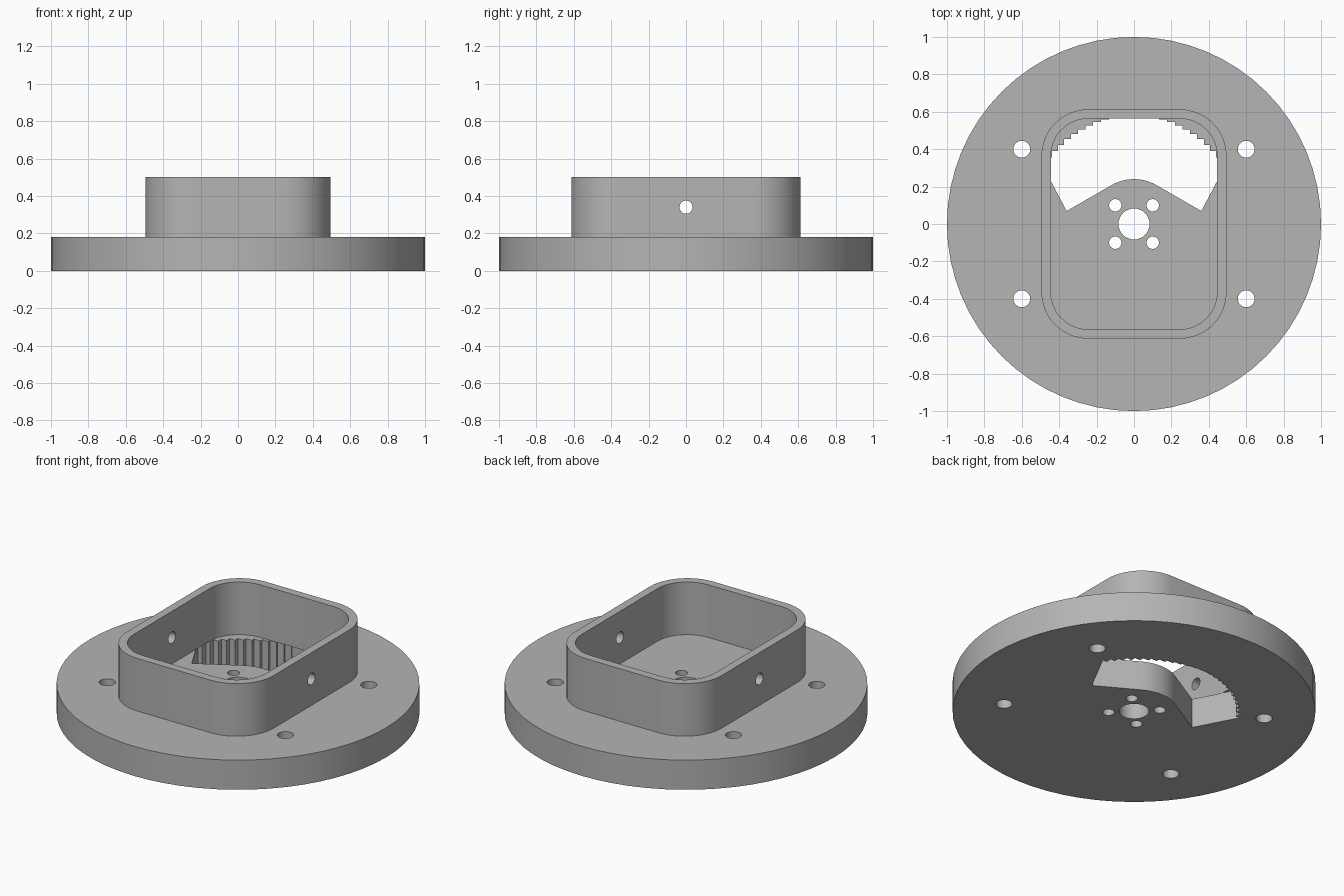
import bpy, bmesh
from math import sin, cos, radians, pi, hypot

cube = bpy.data.objects.get("Cube")
if cube:
    bpy.data.objects.remove(cube)

PLATE_TOP, WALL_TOP = 0.18, 0.5

grey = bpy.data.materials.new("light grey")
grey.use_nodes = True
colour = (0.46, 0.46, 0.46, 1)
grey.diffuse_color = colour
grey.node_tree.nodes["Principled BSDF"].inputs["Base Color"].default_value = colour


def prism(name, points, z0, z1):
    """Solid made by raising a flat outline from z0 to z1."""
    bm = bmesh.new()
    face = bm.faces.new([bm.verts.new((x, y, z0)) for x, y in points])
    top = bmesh.ops.extrude_face_region(bm, geom=[face])["geom"]
    bmesh.ops.translate(bm, vec=(0, 0, z1 - z0),
                        verts=[v for v in top if isinstance(v, bmesh.types.BMVert)])
    bmesh.ops.recalc_face_normals(bm, faces=bm.faces)
    mesh = bpy.data.meshes.new(name)
    bm.to_mesh(mesh)
    bm.free()
    mesh.materials.append(grey)
    obj = bpy.data.objects.new(name, mesh)
    bpy.context.collection.objects.link(obj)
    return obj


def arc(cx, cy, r, a0, a1, n):
    return [(cx + r * cos(radians(a0 + (a1 - a0) * i / n)),
             cy + r * sin(radians(a0 + (a1 - a0) * i / n))) for i in range(n + 1)]


def circle(cx, cy, r, n=32):
    return arc(cx, cy, r, 0, 360, n)[:-1]


def rounded_rect(hx, hy, r):
    points = []
    for i, (sx, sy) in enumerate([(1, 1), (-1, 1), (-1, -1), (1, -1)]):
        points += arc(sx * (hx - r), sy * (hy - r), r, i * 90, i * 90 + 90, 12)
    return points


def cut(obj, cutters):
    """Subtract every cutter from the object and remove the cutters."""
    for c in cutters:
        c.hide_render = True
        mod = obj.modifiers.new("cut", 'BOOLEAN')
        mod.operation, mod.solver, mod.object = 'DIFFERENCE', 'EXACT', c
    bpy.context.view_layer.objects.active = obj
    for mod in list(obj.modifiers):
        bpy.ops.object.modifier_apply(modifier=mod.name)
    for c in cutters:
        bpy.data.objects.remove(c)


def slot_outline():
    """Curved window: round inner hub, slanted ends, stepped outer edge."""
    hub = arc(0, 0, 0.24, 120, 60, 12)
    tx, ty = hub[-1]
    corner = (tx + 0.277 * cos(radians(30)), ty - 0.277 * sin(radians(30)))
    steps = arc(0, 0, 0.587, 33, 90, 13)
    right = [corner, steps[0]]
    for (x0, y0), (x1, y1) in zip(steps, steps[1:]):
        right += [(x1, y0), (x1, y1)]
    right.pop()
    left = [(-x, y) for x, y in reversed(right[:-1])]
    return hub + right[:-1] + left


# Round base plate with its screw holes, hub holes and window
base_plate = prism("base_plate", circle(0, 0, 1, 64), 0, PLATE_TOP)
holes = [(0, 0, 0.083)]
for sx in (-1, 1):
    for sy in (-1, 1):
        holes += [(sx * 0.6, sy * 0.4, 0.045), (sx * 0.1, sy * 0.1, 0.033)]
cutters = [prism("hole_cutter", circle(x, y, r), -0.1, 0.3) for x, y, r in holes]
cutters.append(prism("window_cutter", slot_outline(), -0.1, 0.3))
cut(base_plate, cutters)

# Rounded collar wall with a pin hole through both sides
collar = prism("collar_wall", rounded_rect(0.495, 0.613, 0.25), PLATE_TOP, WALL_TOP)
inside = prism("inside_cutter", rounded_rect(0.445, 0.563, 0.2), 0.1, 0.6)
pin = prism("pin_cutter", circle(0, 0, 0.035), -1, 1)
pin.rotation_euler = (0, pi / 2, 0)
pin.location.z = 0.34
bpy.context.view_layer.update()
cut(collar, [inside, pin])

# Smooth curved sides, crisp edges
for obj in (base_plate, collar):
    bpy.ops.object.select_all(action='DESELECT')
    obj.select_set(True)
    bpy.context.view_layer.objects.active = obj
    bpy.ops.object.shade_smooth_by_angle(angle=radians(30))
